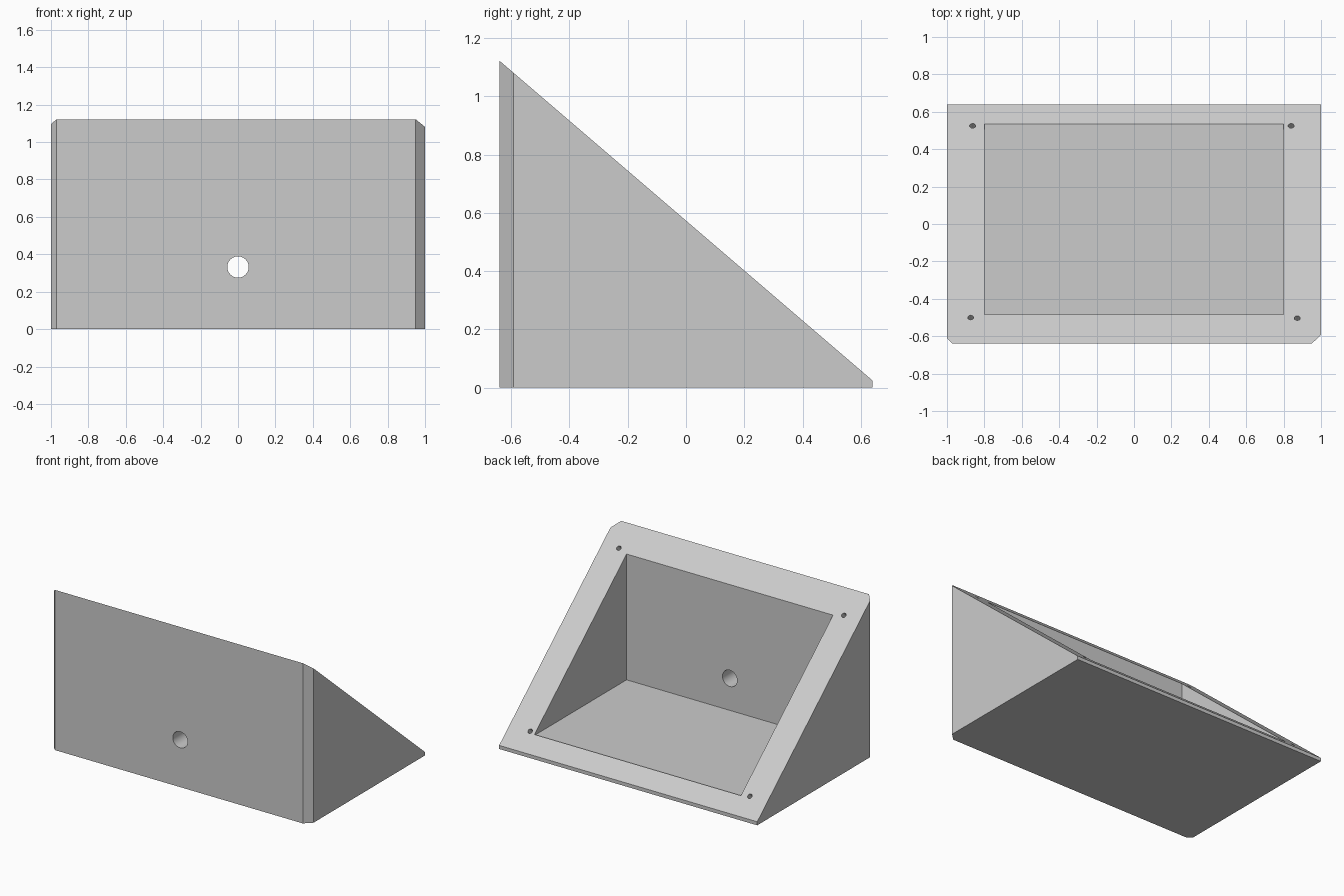
import bpy, bmesh, math
from mathutils import Vector, Matrix

cube = bpy.data.objects.get("Cube")
if cube:
    bpy.data.objects.remove(cube, do_unlink=True)

FRONT, BACK = -0.64, 0.64
TOP, LIP = 1.122, 0.025
FLOOR = 0.108
SLOPE = (LIP - TOP) / (BACK - FRONT)
NORMAL = Vector((0, -SLOPE, 1)).normalized()


def slope_z(y):
    return TOP + SLOPE * (y - FRONT)


grey = bpy.data.materials.new("light grey")
grey.use_nodes = True
grey.diffuse_color = (0.6, 0.6, 0.6, 1)
grey.node_tree.nodes["Principled BSDF"].inputs["Base Color"].default_value = grey.diffuse_color


def make_object(name, bm):
    bmesh.ops.recalc_face_normals(bm, faces=bm.faces)
    mesh = bpy.data.meshes.new(name)
    bm.to_mesh(mesh)
    bm.free()
    mesh.materials.append(grey)
    obj = bpy.data.objects.new(name, mesh)
    bpy.context.collection.objects.link(obj)
    return obj


def cut(target, cutter):
    cutter.hide_render = True
    mod = target.modifiers.new("cut", "BOOLEAN")
    mod.operation = "DIFFERENCE"
    mod.solver = "EXACT"
    mod.object = cutter
    bpy.context.view_layer.objects.active = target
    bpy.ops.object.modifier_apply(modifier=mod.name)
    bpy.data.objects.remove(cutter, do_unlink=True)


def cylinder_cutter(center, axis, radius, depth, sides):
    bm = bmesh.new()
    turn = Vector(axis).to_track_quat("Z", "Y").to_matrix().to_4x4()
    bmesh.ops.create_cone(bm, cap_ends=True, segments=sides, radius1=radius, radius2=radius,
                          depth=depth, matrix=Matrix.Translation(center) @ turn)
    return make_object("hole_cutter", bm)


# Wedge body: footprint with two chamfered front corners, sliced by the slope
outline = [(-0.97, FRONT), (0.95, FRONT), (1, -0.592), (1, BACK), (-1, BACK), (-1, -0.61)]
bm = bmesh.new()
base = bm.faces.new([bm.verts.new((x, y, 0)) for x, y in outline])
raised = bmesh.ops.extrude_face_region(bm, geom=[base])["geom"]
for v in raised:
    if isinstance(v, bmesh.types.BMVert):
        v.co.z = slope_z(v.co.y)
body = make_object("wedge_housing", bm)

# Open cavity with a flat floor
bm = bmesh.new()
bmesh.ops.create_cube(bm, size=1)
for v in bm.verts:
    v.co = (math.copysign(0.8, v.co.x), 0.535 if v.co.y > 0 else -0.485,
            2 if v.co.z > 0 else FLOOR)
cut(body, make_object("cavity_cutter", bm))

# Cable hole through the front wall
cut(body, cylinder_cutter((0, -0.57, 0.332), (0, 1, 0), 0.057, 0.3, 48))

# Screw holes square to the sloping rim
for x, y in [(-0.863, 0.525), (0.84, 0.525), (-0.873, -0.5), (0.873, -0.503)]:
    cut(body, cylinder_cutter(Vector((x, y, slope_z(y))), NORMAL, 0.016, 0.19, 24))

# Smooth bores, crisp edges
bpy.ops.object.select_all(action="DESELECT")
body.select_set(True)
bpy.context.view_layer.objects.active = body
bpy.ops.object.shade_smooth_by_angle(angle=math.radians(30))
